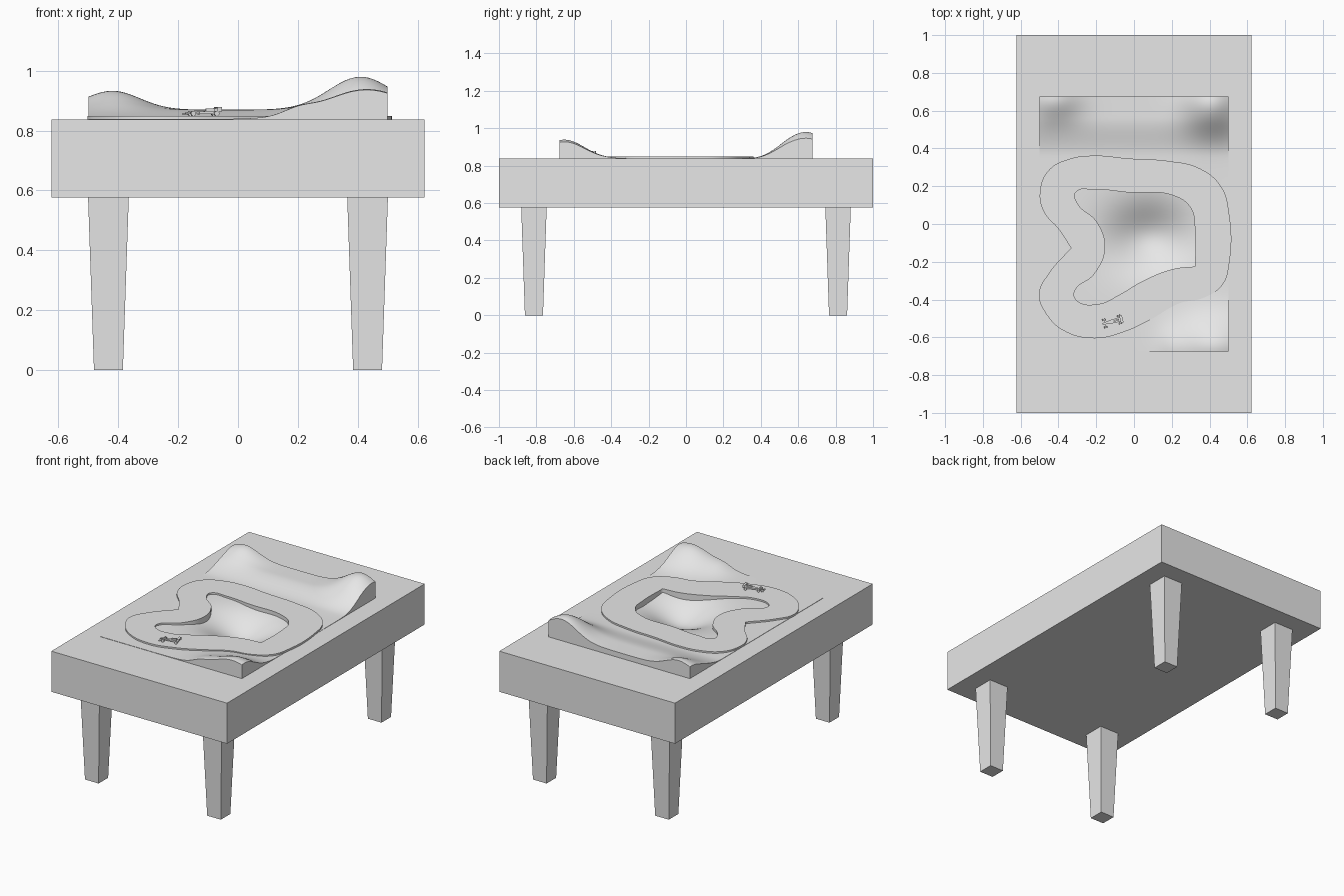
import bpy, bmesh, math
from mathutils import Matrix, Vector

if "Cube" in bpy.data.objects:
    bpy.data.objects.remove(bpy.data.objects["Cube"])

GREY = (0.8, 0.8, 0.8, 1)
grey = bpy.data.materials.new("plain_grey")
grey.use_nodes = True
grey.diffuse_color = GREY
grey.node_tree.nodes["Principled BSDF"].inputs["Base Color"].default_value = GREY

TOP, UNDER = 0.837, 0.577      # table slab heights
HALF_X, HALF_Y = 0.5, 0.675    # landscape half size


def finish(name, bm):
    mesh = bpy.data.meshes.new(name)
    bm.to_mesh(mesh)
    bm.free()
    mesh.materials.append(grey)
    obj = bpy.data.objects.new(name, mesh)
    bpy.context.collection.objects.link(obj)
    return obj


def box_mesh(size, centre):
    bm = bmesh.new()
    bmesh.ops.create_cube(bm, size=1)
    bmesh.ops.scale(bm, vec=size, verts=bm.verts)
    bmesh.ops.translate(bm, vec=centre, verts=bm.verts)
    return bm


# Table slab, with an opening in the top for the landscape
bm = box_mesh((1.245, 2, TOP - UNDER), (0, 0, (TOP + UNDER) / 2))
top = max(bm.faces, key=lambda f: f.calc_center_median().z)
bmesh.ops.inset_region(bm, faces=[top], thickness=0.1)
for v in top.verts:
    v.co.x = math.copysign(HALF_X, v.co.x)
    v.co.y = math.copysign(HALF_Y, v.co.y)
bmesh.ops.delete(bm, geom=[top], context='FACES_ONLY')
finish("table_slab", bm)

# Tapered square legs
for x, side in ((-0.433, "right"), (0.433, "left")):
    for y, end in ((-0.813, "front"), (0.813, "back")):
        bm = box_mesh((0.136, 0.136, UNDER), (0, 0, UNDER / 2))
        for v in bm.verts:
            if v.co.z < 0.1:
                v.co.xy *= 0.71
        bmesh.ops.translate(bm, vec=(x, y, 0), verts=bm.verts)
        finish(f"{end}_{side}_leg", bm)


# Landscape: hills at three corners, a low back ridge and a central hollow
def bump(x, y, cx, cy, sx, sy, height):
    return height * math.exp(-((x - cx) / sx) ** 2 - ((y - cy) / sy) ** 2)


def ground(x, y):
    t = min(max((y - 0.36) / 0.2, 0), 1)
    return (TOP + 0.002 + 0.031 * t * t * (3 - 2 * t)
            + bump(x, y, 0.41, 0.64, 0.15, 0.15, 0.11)
            + bump(x, y, -0.42, 0.66, 0.13, 0.11, 0.063)
            + bump(x, y, 0.43, -0.65, 0.2, 0.15, 0.1)
            + bump(x, y, 0.2, -0.66, 0.07, 0.1, 0.018)
            - bump(x, y, 0.08, -0.07, 0.21, 0.17, 0.11))


bm = bmesh.new()
bmesh.ops.create_grid(bm, x_segments=64, y_segments=86, size=1)
for v in bm.verts:
    x, y = v.co.x * HALF_X, v.co.y * HALF_Y
    v.co = (x, y, ground(x, y))
for f in bm.faces:
    f.smooth = True
rim = [e for e in bm.edges if e.is_boundary]
skirt = bmesh.ops.extrude_edge_only(bm, edges=rim)["geom"]
for g in skirt:
    if isinstance(g, bmesh.types.BMVert):
        g.co.z = TOP - 0.01
    else:
        g.smooth = False
for e in rim:
    e.smooth = False
finish("landscape", bm)

# Race track: a flat slab between two closed outlines
OUTER = [(-.497, .18), (-.45, .286), (-.34, .345), (-.21, .362), (-.03, .347),
         (.185, .333), (.344, .296), (.46, .2), (.503, .06), (.503, -.217),
         (.47, -.32), (.37, -.39), (.24, -.42), (.08, -.51), (-.05, -.57),
         (-.21, -.605), (-.37, -.566), (-.465, -.476), (-.503, -.37),
         (-.45, -.26), (-.333, -.127), (-.397, -.03), (-.48, .07)]
INNER = [(-.31, .165), (-.21, .182), (-.03, .167), (.21, .15), (.3, .085),
         (.323, -.03), (.323, -.225), (.21, -.238), (.05, -.3), (-.08, -.376),
         (-.185, -.423), (-.3, -.407), (-.317, -.365), (-.21, -.265),
         (-.153, -.127), (-.196, .01), (-.3, .11)]
curve = bpy.data.curves.new("track_outline", 'CURVE')
curve.dimensions = '2D'
curve.fill_mode = 'BOTH'
curve.resolution_u = 8
curve.extrude = 0.025
for outline, corner in ((OUTER, 20), (INNER, 6)):
    spline = curve.splines.new('BEZIER')
    spline.bezier_points.add(len(outline) - 1)
    spline.use_cyclic_u = True
    for i, (point, (x, y)) in enumerate(zip(spline.bezier_points, outline)):
        point.co = (x, y, 0)
        kind = 'VECTOR' if i == corner else 'AUTO'
        point.handle_left_type = point.handle_right_type = kind
curve.materials.append(grey)
track = bpy.data.objects.new("race_track", curve)
track.location.z = 0.824
bpy.context.collection.objects.link(track)

# Small open-wheel car, nose towards -x, turned to follow the track
ROAD = 0.849
place = Matrix.Translation((-0.12, -0.517, ROAD)) @ Matrix.Rotation(math.radians(15), 4, 'Z')


def car_part(name, size, centre, nose=1.0):
    bm = box_mesh(size, (0, 0, 0))
    for v in bm.verts:
        if v.co.x < 0:
            v.co.yz *= nose
    bmesh.ops.translate(bm, vec=centre, verts=bm.verts)
    bm.transform(place)
    finish(name, bm)


car_part("car_body", (0.06, 0.024, 0.011), (0.018, 0, 0.011), 0.8)
car_part("car_nose", (0.05, 0.016, 0.009), (-0.034, 0, 0.010), 0.45)
car_part("car_engine_cover", (0.03, 0.01, 0.012), (0.027, 0, 0.02), 0.7)
car_part("car_front_wing", (0.012, 0.046, 0.003), (-0.057, 0, 0.006))
car_part("car_rear_wing", (0.014, 0.04, 0.003), (0.055, 0, 0.027))
for s, side in ((-1, "right"), (1, "left")):
    car_part(f"car_{side}_wing_plate", (0.015, 0.002, 0.015), (0.055, s * 0.02, 0.022))
    for x, end in ((-0.036, "front"), (0.045, "rear")):
        bm = bmesh.new()
        bmesh.ops.create_cone(bm, cap_ends=True, segments=16, radius1=0.0085,
                              radius2=0.0085, depth=0.01)
        bm.transform(place @ Matrix.Translation((x, s * 0.02, 0.0085))
                     @ Matrix.Rotation(math.pi / 2, 4, 'X'))
        finish(f"car_{end}_{side}_wheel", bm)
for x, end in ((-0.036, "front"), (0.045, "rear")):
    car_part(f"car_{end}_axle", (0.003, 0.034, 0.003), (x, 0, 0.0085))
